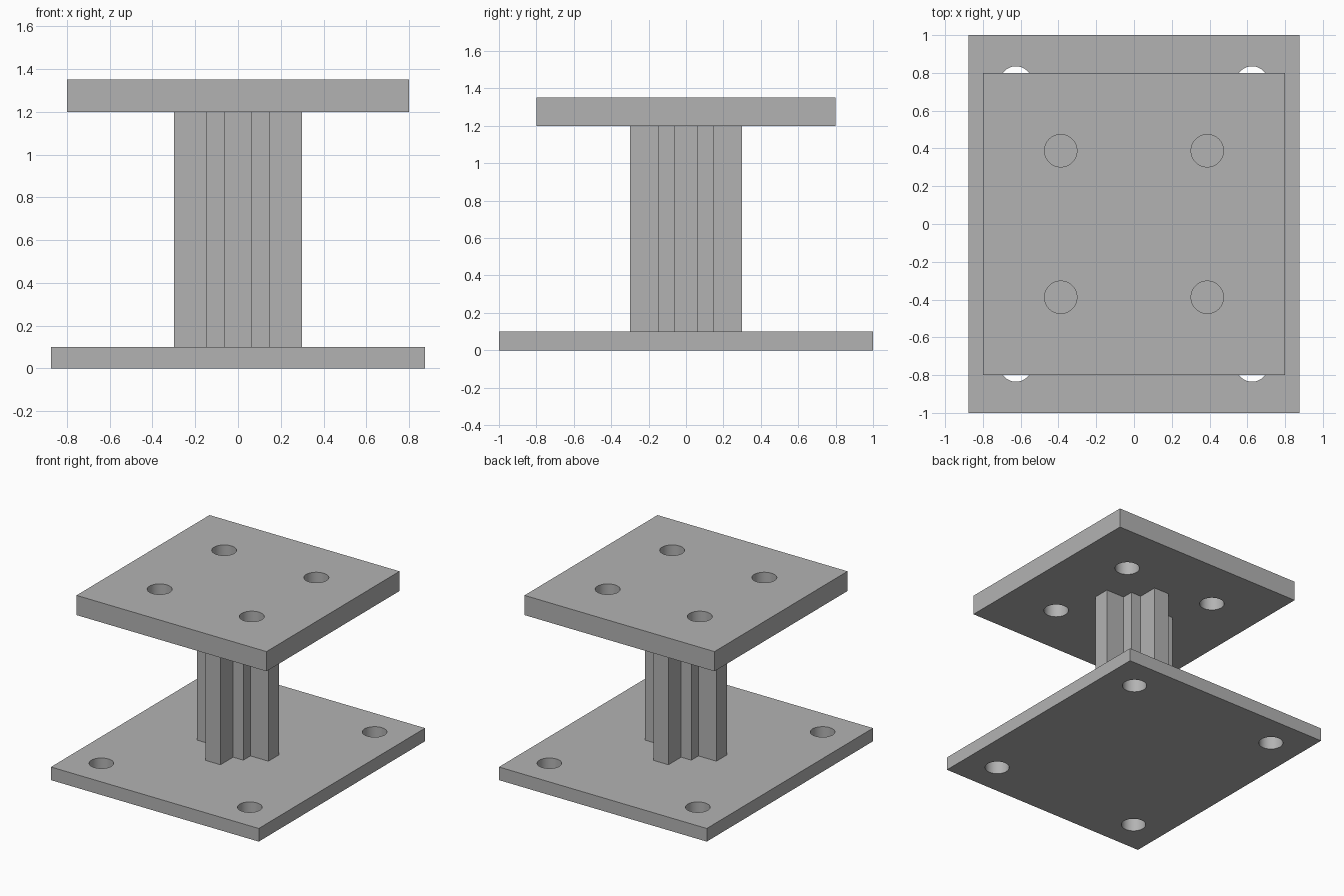
import bpy
import bmesh

if "Cube" in bpy.data.objects:
    bpy.data.objects.remove(bpy.data.objects["Cube"])

steel = bpy.data.materials.new("steel_grey")
steel.diffuse_color = (0.45, 0.45, 0.45, 1)
steel.use_nodes = True
steel.node_tree.nodes["Principled BSDF"].inputs["Base Color"].default_value = steel.diffuse_color


def add_object(name, bm):
    mesh = bpy.data.meshes.new(name)
    bmesh.ops.recalc_face_normals(bm, faces=bm.faces)
    bm.to_mesh(mesh)
    bm.free()
    mesh.materials.append(steel)
    obj = bpy.data.objects.new(name, mesh)
    bpy.context.collection.objects.link(obj)
    return obj


def prism(name, outline, z0, z1):
    bm = bmesh.new()
    face = bm.faces.new([bm.verts.new((x, y, z0)) for x, y in outline])
    side = bmesh.ops.extrude_face_region(bm, geom=[face])
    verts = [v for v in side["geom"] if isinstance(v, bmesh.types.BMVert)]
    bmesh.ops.translate(bm, verts=verts, vec=(0, 0, z1 - z0))
    return add_object(name, bm)


def drilled_plate(name, hx, hy, z0, z1, hole_x, hole_y, radius):
    plate = prism(name, [(-hx, -hy), (hx, -hy), (hx, hy), (-hx, hy)], z0, z1)
    # four bolt hole cutters, one per corner
    bm = bmesh.new()
    for sx in (-1, 1):
        for sy in (-1, 1):
            res = bmesh.ops.create_cone(bm, cap_ends=True, segments=48, radius1=radius,
                                        radius2=radius, depth=z1 - z0 + 0.1)
            bmesh.ops.translate(bm, verts=res["verts"],
                                vec=(sx * hole_x, sy * hole_y, (z0 + z1) / 2))
    cutter = add_object(name + "_hole_cutter", bm)
    mod = plate.modifiers.new("bolt_holes", "BOOLEAN")
    mod.operation = "DIFFERENCE"
    mod.solver = "EXACT"
    mod.object = cutter
    # apply the cut, then drop the cutter
    bpy.ops.object.select_all(action="DESELECT")
    bpy.context.view_layer.objects.active = plate
    plate.select_set(True)
    bpy.ops.object.modifier_apply(modifier=mod.name)
    bpy.data.objects.remove(cutter)
    bpy.ops.object.shade_smooth_by_angle()


# Base and top plates with bolt holes
drilled_plate("base_plate", 0.875, 1.0, 0.0, 0.1, 0.625, 0.75, 0.085)
drilled_plate("top_plate", 0.8, 0.8, 1.2, 1.35, 0.388, 0.388, 0.086)

# Column: square core with a narrow rib on each side
rib, core, tip = 0.0625, 0.148, 0.3
quarter = [(tip, -rib), (tip, rib), (core, rib), (core, core), (rib, core)]
outline = []
for _ in range(4):
    outline += quarter
    quarter = [(-y, x) for x, y in quarter]
prism("ribbed_column", outline, 0.1, 1.2)
